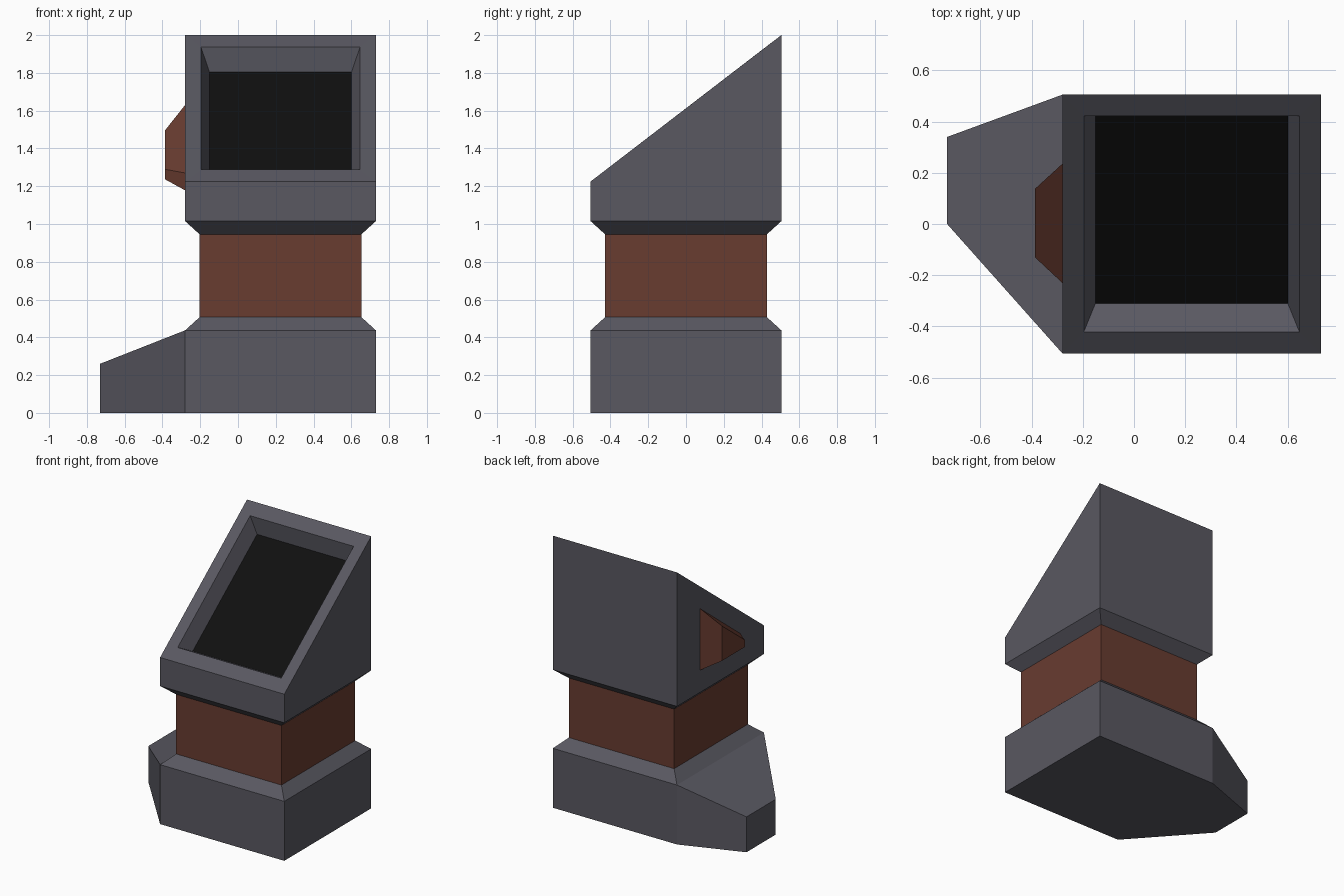
import bpy, bmesh

if "Cube" in bpy.data.objects:
    bpy.data.objects.remove(bpy.data.objects["Cube"])


def material(name, rgb):
    m = bpy.data.materials.new(name)
    m.diffuse_color = (*rgb, 1)
    m.use_nodes = True
    m.node_tree.nodes["Principled BSDF"].inputs["Base Color"].default_value = m.diffuse_color
    return m


GREY = material("dark_grey", (0.10, 0.098, 0.12))
BROWN = material("brown", (0.14, 0.045, 0.03))
BLACK = material("black", (0.005, 0.005, 0.005))


def loft(name, rings, mat, cap_start=True, cap_end=True):
    """Skin a list of equal-length point rings, optionally closing the ends."""
    bm = bmesh.new()
    loops = [[bm.verts.new(p) for p in ring] for ring in rings]
    n = len(loops[0])
    for a, b in zip(loops, loops[1:]):
        for i in range(n):
            j = (i + 1) % n
            bm.faces.new((a[i], a[j], b[j], b[i]))
    if cap_start:
        bm.faces.new(loops[0][::-1])
    if cap_end:
        bm.faces.new(loops[-1])
    me = bpy.data.meshes.new(name)
    bm.to_mesh(me)
    bm.free()
    me.materials.append(mat)
    ob = bpy.data.objects.new(name, me)
    bpy.context.collection.objects.link(ob)
    return ob


X0, X1, Y = -0.28, 0.73, 0.505   # main footprint
INSET = 0.077                    # chamfer towards the neck


def rect(inset, z_front, z_back=None, y0=None, y1=None):
    """Rectangle ring inset from the footprint, optionally sloping up to the back."""
    zb = z_front if z_back is None else z_back
    a, b = X0 + inset, X1 - inset
    y0 = -Y + inset if y0 is None else y0
    y1 = Y - inset if y1 is None else y1
    return [(a, y0, z_front), (b, y0, z_front), (b, y1, zb), (a, y1, zb)]


# Base block with chamfered top
loft("base", [rect(0, 0), rect(0, 0.437), rect(INSET, 0.507)], GREY)

# Tapered foot on the left of the base
def foot_ring(x, y0, y1, z):
    return [(x, y0, 0), (x, y0, z), (x, y1, z), (x, y1, 0)]

loft("base_foot", [foot_ring(-0.73, 0, 0.34, 0.26), foot_ring(X0, -Y, Y, 0.437)][::-1],
     GREY, cap_start=False)
foot = bpy.data.objects["base_foot"].data
foot.flip_normals()

# Neck
loft("neck", [rect(INSET, 0.507), rect(INSET, 0.945)], BROWN)

# Head with sloped face, raised rim and recess
floor = rect(0.129, 1.231, 1.805, -0.311, 0.437)
loft("head", [rect(INSET, 0.945), rect(0, 1.015), rect(0, 1.225, 2.0),
              rect(0.084, 1.289, 1.936), floor], GREY, cap_end=False)

# Screen at the bottom of the recess
loft("screen", [[(x, y, z - 0.02) for x, y, z in floor], floor], BLACK)

# Tapered side panel on the left of the head
def panel_ring(x, y0, y1, z0, z_front, z_back):
    return [(x, y0, z0), (x, y0, z_front), (x, y1, z_back), (x, y1, z0)]

panel = loft("side_panel", [panel_ring(X0, -0.23, 0.235, 1.178, 1.27, 1.63),
                            panel_ring(-0.387, -0.13, 0.137, 1.237, 1.29, 1.495)],
             BROWN, cap_start=False)
panel.data.flip_normals()
